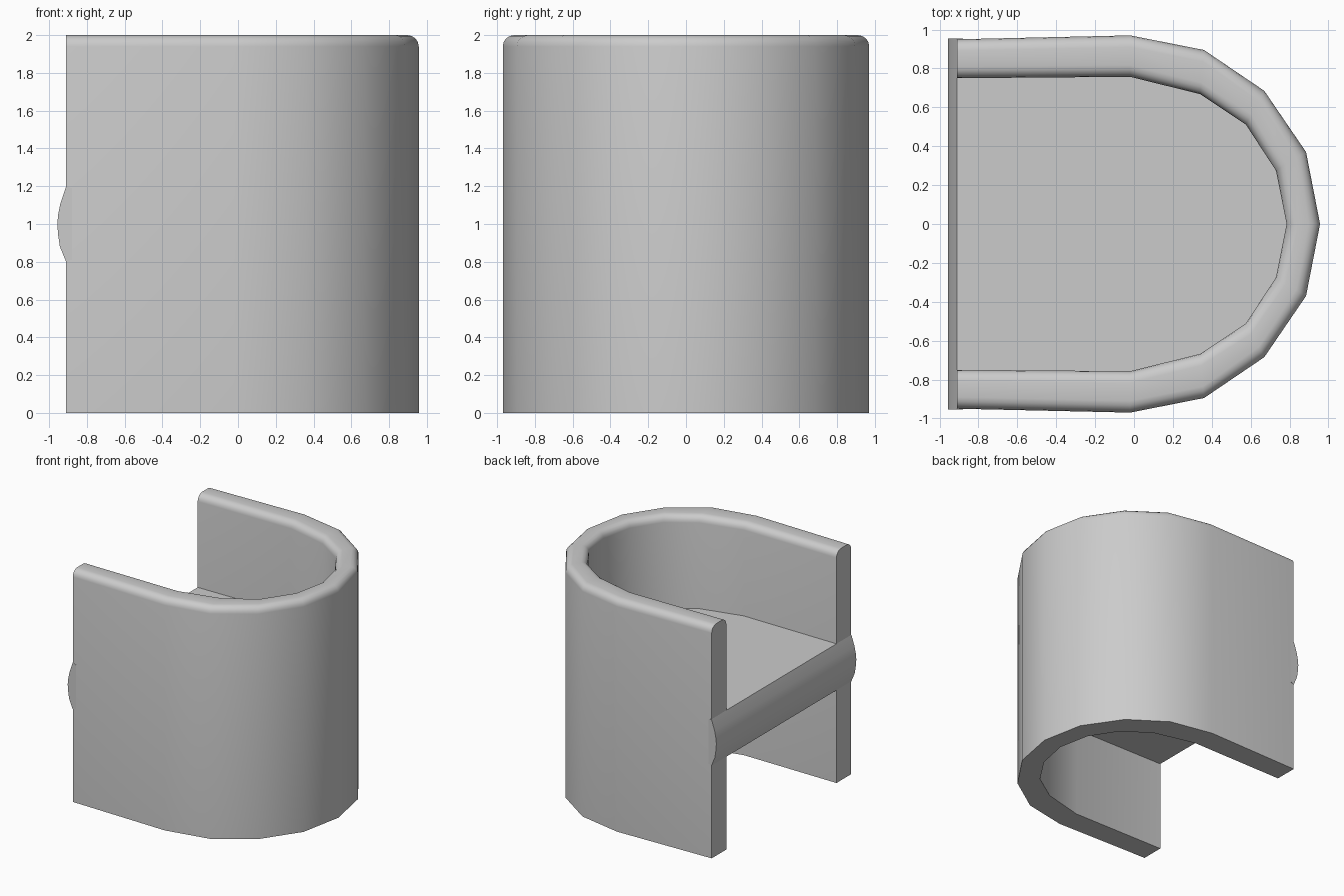
import bpy, bmesh, math
from mathutils import Vector

if "Cube" in bpy.data.objects:
    bpy.data.objects.remove(bpy.data.objects["Cube"])

# Half plans of the U-shaped wall (open towards -x), mirrored across y = 0
OUTER = [(-0.91, 0.95), (-0.02, 0.97), (0.36, 0.895), (0.67, 0.685), (0.885, 0.37), (0.957, 0)]
INNER = [(-0.91, 0.75), (-0.02, 0.757), (0.34, 0.668), (0.575, 0.512), (0.73, 0.275), (0.785, 0)]


def mirrored(half):
    pts = half + [(x, -y) for x, y in reversed(half[:-1])]
    return [Vector(p) for p in pts]


def finish(name, bm, angle=40):
    bmesh.ops.recalc_face_normals(bm, faces=bm.faces)
    me = bpy.data.meshes.new(name)
    bm.to_mesh(me)
    bm.free()
    ob = bpy.data.objects.new(name, me)
    bpy.context.collection.objects.link(ob)
    bpy.ops.object.select_all(action='DESELECT')
    ob.select_set(True)
    bpy.context.view_layer.objects.active = ob
    bpy.ops.object.shade_smooth_by_angle(angle=math.radians(angle))
    return ob


def loft(name, rings, angle=40):
    """Bridge a list of closed sections and cap both ends."""
    bm = bmesh.new()
    rows = [[bm.verts.new(p) for p in ring] for ring in rings]
    n = len(rows[0])
    for a, b in zip(rows, rows[1:]):
        for i in range(n):
            j = (i + 1) % n
            bm.faces.new((a[i], a[j], b[j], b[i]))
    bm.faces.new(rows[0])
    bm.faces.new(rows[-1])
    return finish(name, bm, angle)


# Wall: section with rounded rim, swept around the plan
R = 0.06
arc = [(R - R * math.cos(a), 2 - R + R * math.sin(a))
       for a in (math.radians(22.5 * k) for k in range(5))]
rings = []
for o, i in zip(mirrored(OUTER), mirrored(INNER)):
    width = (i - o).length
    d = (i - o) / width
    section = [(0, 0)] + arc + [(width - u, z) for u, z in reversed(arc)] + [(width, 0)]
    rings.append([(*(o + d * u), z) for u, z in section])
loft("back_and_arm_wall", rings)

# Seat: slab filling the inside of the wall
plan = [((p.x + 0.02 if p.x > 0 else p.x), p.y * 1.02) for p in mirrored(INNER)]
loft("seat", [[(x, y, z) for x, y in plan] for z in (0.8, 1.2)])

# Front bar: bulging rounded seat edge running across the full width
bar = [(-0.88, 1.19), (-0.91, 1.2), (-0.94, 1.11), (-0.952, 1.05), (-0.957, 1.0),
       (-0.952, 0.94), (-0.943, 0.88), (-0.91, 0.8), (-0.88, 0.81)]
loft("seat_front_edge", [[(x, y, z) for x, z in bar] for y in (-0.953, 0.953)])
